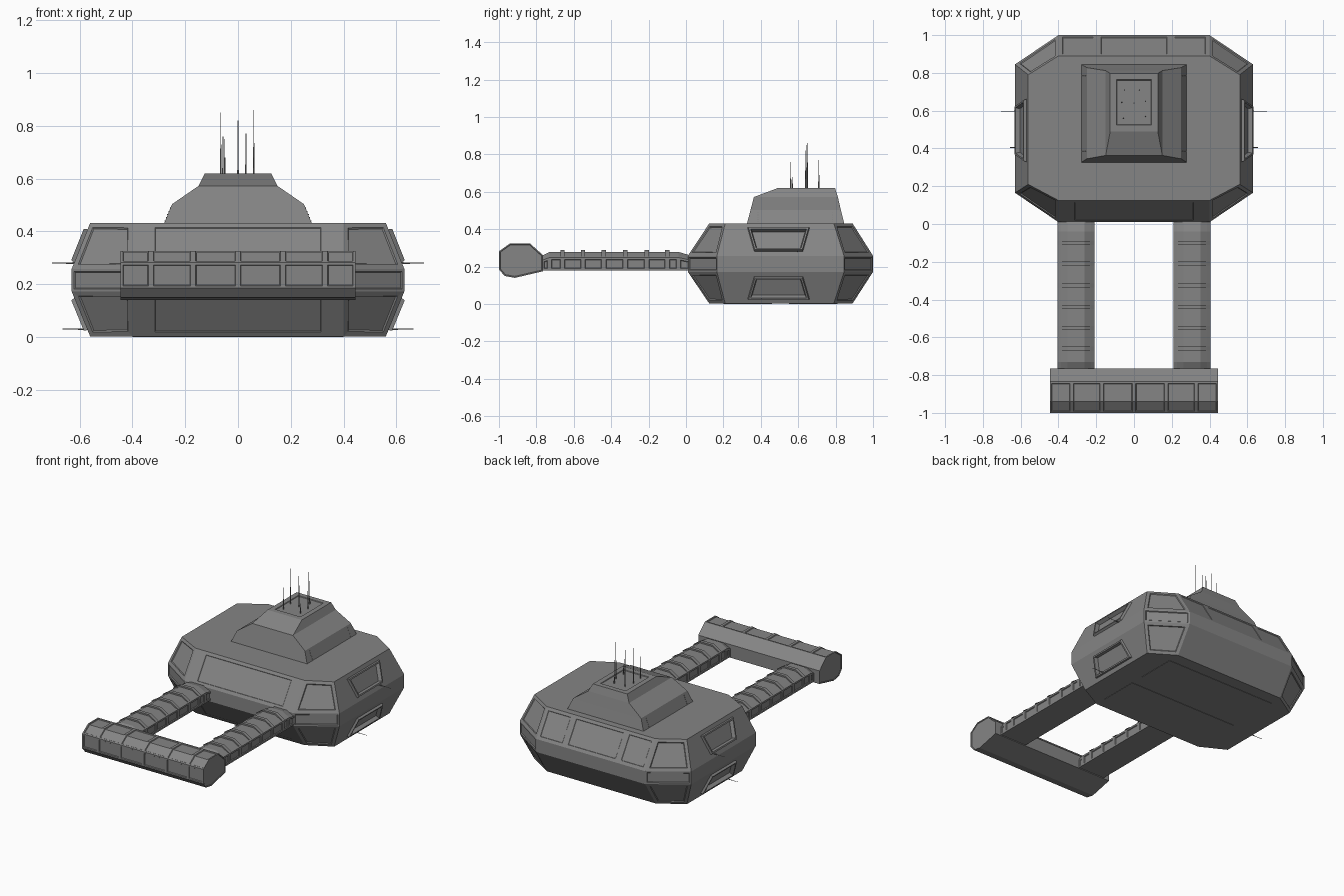
import bpy, bmesh
from mathutils import Vector

cube = bpy.data.objects.get("Cube")
if cube:
    bpy.data.objects.remove(cube, do_unlink=True)

# One flat grey for the whole craft
GREY = bpy.data.materials.new("hull grey")
GREY.use_nodes = True
GREY.diffuse_color = (0.235, 0.235, 0.235, 1)
GREY.node_tree.nodes["Principled BSDF"].inputs["Base Color"].default_value = GREY.diffuse_color


def loft(rings):
    """Skin closed rings; returns the mesh, side faces by [level][segment], and both caps."""
    bm = bmesh.new()
    vs = [[bm.verts.new(p) for p in r] for r in rings]
    n = len(rings[0])
    grid = [[bm.faces.new((a[i], a[(i + 1) % n], b[(i + 1) % n], b[i])) for i in range(n)]
            for a, b in zip(vs, vs[1:])]
    caps = [bm.faces.new(vs[0]), bm.faces.new(vs[-1])]
    bmesh.ops.recalc_face_normals(bm, faces=bm.faces)
    return bm, grid, caps


def inset(bm, faces, width, depth=0.0):
    bmesh.ops.inset_region(bm, faces=faces, thickness=width, depth=depth,
                           use_even_offset=True, use_boundary=True)


def panel(bm, faces, margin=0.018, groove=0.004, depth=0.005):
    """Sunken panel with a bevelled edge."""
    inset(bm, faces, margin)
    inset(bm, faces, groove, -depth)


def finish(name, bm):
    me = bpy.data.meshes.new(name)
    bm.to_mesh(me)
    bm.free()
    me.materials.append(GREY)
    bpy.context.collection.objects.link(bpy.data.objects.new(name, me))


def box(name, lo, hi):
    rings = [[(lo[0], lo[1], z), (hi[0], lo[1], z), (hi[0], hi[1], z), (lo[0], hi[1], z)]
             for z in (lo[2], hi[2])]
    finish(name, loft(rings)[0])


def rod(name, base, direction, length, radius=0.0035):
    """Two-stage whip antenna."""
    bm = bmesh.new()
    axis = Vector(direction)
    rot = axis.to_track_quat("Z", "Y").to_matrix().to_4x4()
    for r, l in ((radius, length * 0.5), (radius * 0.6, length)):
        made = bmesh.ops.create_cone(bm, cap_ends=True, segments=6, radius1=r,
                                     radius2=r * 0.7, depth=l)["verts"]
        bmesh.ops.transform(bm, matrix=rot, verts=made)
        bmesh.ops.translate(bm, vec=Vector(base) + axis * l / 2, verts=made)
    finish(name, bm)


# Main hull: chamfered box with a vertical waist band
def hull_ring(z, x, y0, y1, ya, yb, wa, wb):
    c = 0.40
    right = [(x, ya), (x, wa), (x, wb), (x, yb)]
    pts = [(-c, y0), (-0.335, y0), (0.335, y0), (c, y0)] + right
    pts += [(c, y1), (0.195, y1), (-0.195, y1), (-c, y1)]
    pts += [(-px, py) for px, py in reversed(right)]
    return [(px, py, z) for px, py in pts]


deck = (0.56, 0.125, 0.89, 0.21, 0.79, 0.295, 0.695)
waist = (0.63, 0.01, 1.0, 0.165, 0.845, 0.345, 0.645)
bm, grid, caps = loft([hull_ring(0.002, *deck), hull_ring(0.172, *waist),
                       hull_ring(0.258, *waist), hull_ring(0.432, *deck)])
for level in range(3):
    for corner in (3, 7, 11, 15):
        panel(bm, [grid[level][corner]], 0.02 if level != 1 else 0.01)
for level in (0, 2):
    panel(bm, [grid[level][1]], 0.021, 0.002, 0.002)
    # Framed side bays stand out from the slope and are hollowed
    for seg in (5, 13):
        bay = [grid[level][seg]]
        inset(bm, bay, 0.026)
        inset(bm, bay, 0.004, 0.014)
        inset(bm, bay, 0.009)
        inset(bm, bay, 0.006, -0.024)
for seg in (8, 9, 10):
    panel(bm, [grid[2][seg]], 0.021, 0.002, 0.002)
finish("main_hull", bm)

# Belly plates
for i, (y0, y1) in enumerate(((0.2, 0.46), (0.55, 0.81))):
    box(f"belly_plate_{i}", (-0.4, y0, 0), (0.4, y1, 0.003))


# Bridge tower on the deck
def rect(z, x, y0, y1):
    return [(-x, y0, z), (x, y0, z), (x, y1, z), (-x, y1, z)]


bm, grid, caps = loft([rect(0.43, 0.28, 0.326, 0.846), rect(0.503, 0.25, 0.345, 0.828),
                       rect(0.572, 0.15, 0.363, 0.812), rect(0.62, 0.126, 0.49, 0.797)])
panel(bm, [caps[1]], 0.033, 0.003, 0.004)
finish("bridge_tower", bm)

# Rivet rows on the tower flanks
for s in (-1, 1):
    for y in (0.385, 0.785):
        for k in range(5):
            z = 0.44 + k * 0.012
            x = s * (0.28 - (z - 0.43) * 0.41)
            box("tower_rivet", (x - 0.002, y - 0.002, z - 0.002),
                (x + 0.002, y + 0.002, z + 0.002))

# Roof antennas: x, y, top height
masts = ((-0.065, 0.645, 0.85), (-0.05, 0.71, 0.75), (0, 0.64, 0.82),
         (0.03, 0.71, 0.77), (0.06, 0.65, 0.86), (-0.057, 0.56, 0.76), (0.06, 0.57, 0.68))
for i, (x, y, top) in enumerate(masts):
    rod(f"roof_antenna_{i}", (x, y, 0.61), (0, 0, 1), top - 0.61)

# Side antennas
for s, side in ((1, "left"), (-1, "right")):
    rod(f"{side}_upper_antenna", (s * 0.61, 0.597, 0.28), (s, 0, 0), 0.095)
    rod(f"{side}_lower_antenna", (s * 0.56, 0.405, 0.03), (s, 0, 0), 0.105)

# Twin booms with arched ribs and side panels
half = [(0.097, 0.0), (0.097, 0.66), (0.08, 0.76), (0.045, 0.95)]
section = half + [(-x, h) for x, h in reversed(half)]
ribs = (-0.66, -0.55, -0.44, -0.325, -0.21, -0.10)


def boom_ring(cx, y, top):
    return [(cx + x, y, 0.18 + h * (top - 0.18)) for x, h in section]


for cx, side in ((0.307, "left"), (-0.307, "right")):
    stations = [(-0.77, 0.262), (-0.73, 0.284)] + [(y, 0.284) for y in ribs]
    stations += [(-0.04, 0.284), (0.03, 0.262)]
    bm, grid, caps = loft([boom_ring(cx, y, t) for y, t in stations])
    for row in grid:
        for seg in (0, 6):
            panel(bm, [row[seg]], 0.011, 0.003)
    finish(f"{side}_boom", bm)
    for i, y in enumerate(ribs):
        bm, _, _ = loft([[(x, yy, z) for x, yy, z in boom_ring(cx, y + d, 0.294)[1:-1]]
                         for d in (-0.011, 0.011)])
        finish(f"{side}_boom_rib_{i}", bm)

# Front cross bar joining the booms
outline = ((-1, 0.185), (-1, 0.282), (-0.94, 0.325), (-0.835, 0.325),
           (-0.765, 0.262), (-0.765, 0.175), (-0.915, 0.14), (-0.97, 0.15))
cuts = (-0.445, -0.33, -0.17, 0, 0.17, 0.33, 0.445)
bm, grid, caps = loft([[(x, y, z) for y, z in outline] for x in cuts])
for row in grid:
    panel(bm, [row[0]], 0.009, 0.003)
    panel(bm, [row[1], row[2]], 0.009, 0.003)
for cap in caps:
    panel(bm, [cap], 0.006, 0.002, 0.003)
finish("cross_bar", bm)
